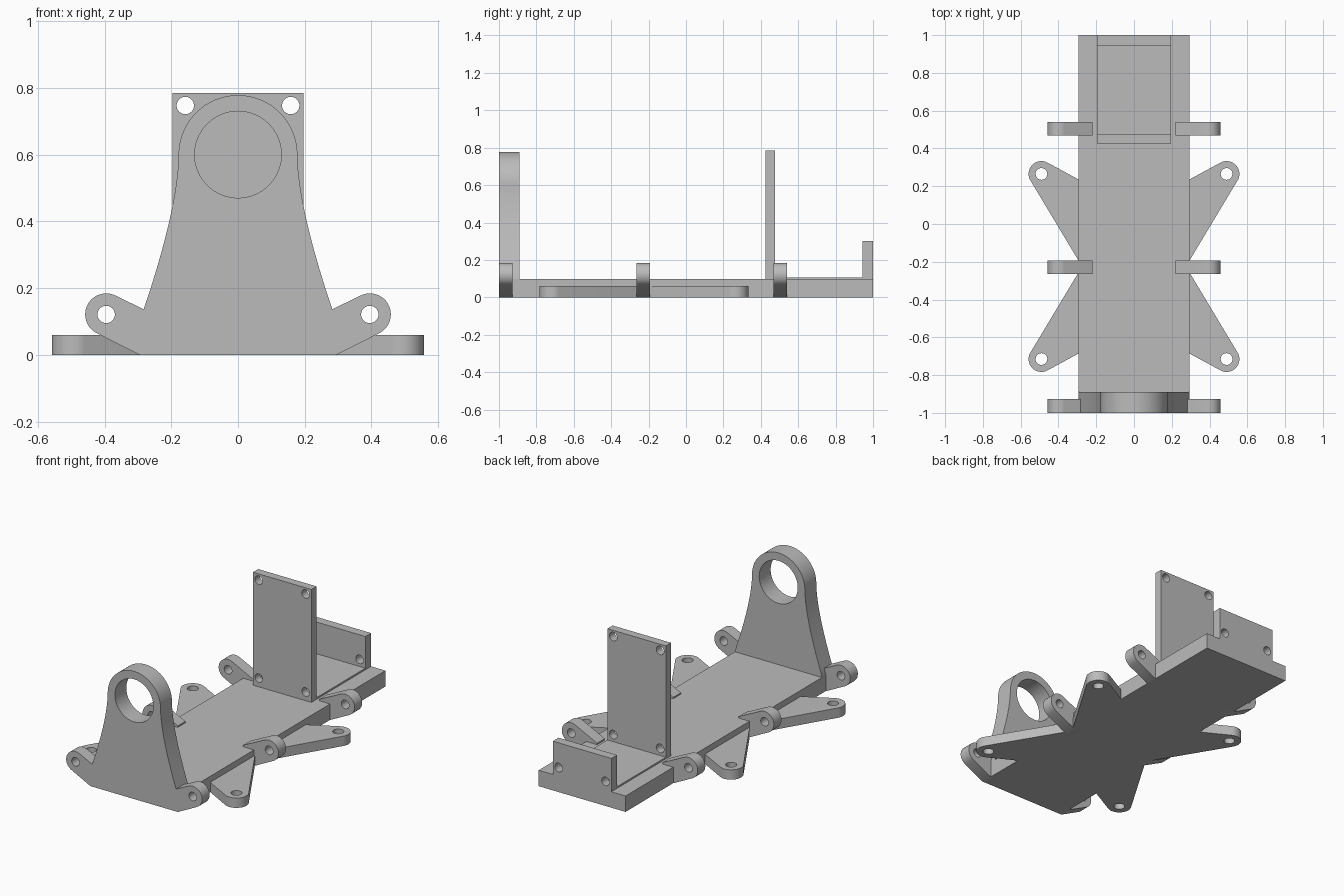
import bpy
from math import radians, cos, sin
from mathutils import Vector

cube = bpy.data.objects.get("Cube")
if cube:
    bpy.data.objects.remove(cube, do_unlink=True)

grey = bpy.data.materials.new("plain_grey")
grey.use_nodes = True
COLOUR = (0.5, 0.5, 0.5, 1)
grey.diffuse_color = COLOUR
grey.node_tree.nodes["Principled BSDF"].inputs["Base Color"].default_value = COLOUR


def arc(cx, cy, r, start, end, steps=24):
    angles = [radians(start + (end - start) * i / steps) for i in range(steps + 1)]
    return [(cx + r * cos(a), cy + r * sin(a)) for a in angles]


def circle(cx, cy, r):
    return arc(cx, cy, r, 0, 360, 40)[:-1]


def flip(points, sx=1, sy=1, y0=0):
    return [(sx * x, y0 + sy * (y - y0)) for x, y in points]


def plate(name, loops, low, high, upright=False):
    """Extrude an outline with holes, along z, or along y when upright."""
    curve = bpy.data.curves.new(name, "CURVE")
    curve.dimensions = "2D"
    curve.fill_mode = "BOTH"
    curve.extrude = (high - low) / 2
    for loop in loops:
        spline = curve.splines.new("POLY")
        spline.points.add(len(loop) - 1)
        for point, (x, y) in zip(spline.points, loop):
            point.co = (x, y, 0, 1)
        spline.use_cyclic_u = True
    obj = bpy.data.objects.new(name, curve)
    bpy.context.collection.objects.link(obj)
    mid = (low + high) / 2
    obj.location = (0, mid, 0) if upright else (0, 0, mid)
    if upright:
        obj.rotation_euler.x = radians(90)
    curve.materials.append(grey)
    bpy.ops.object.select_all(action="DESELECT")
    obj.select_set(True)
    bpy.context.view_layer.objects.active = obj
    bpy.ops.object.convert(target="MESH")
    bpy.ops.object.shade_smooth_by_angle(angle=radians(30))
    return obj


def rect(x, low, high):
    return [(-x, low), (x, low), (x, high), (-x, high)]


# Base slab and raised floor of the tray
plate("base", [rect(0.293, -1, 1)], 0, 0.097)
plate("tray_floor", [rect(0.197, 0.43, 0.99)], 0.05, 0.107)

# Front support: flared sides under a ring
top, bend, foot = Vector((0.178, 0.6)), Vector((0.18, 0.44)), Vector((0.283, 0.135))
flare = []
for i in range(16):
    t = i / 16
    flare.append(tuple(foot.lerp(bend, t).lerp(bend.lerp(top, t), t)))
right_side = [(0.293, 0), (0.293, 0.1)] + flare
outline = right_side + arc(0, 0.6, 0.178, 0, 180, 48) + flip(right_side, -1)[::-1]
plate("front_ring_support", [outline, circle(0, 0.6, 0.13)], -1, -0.89, True)

# Upright panel and low rear panel with screw holes
holes = [circle(s * 0.158, z, 0.026) for s in (-1, 1) for z in (0.15, 0.747)]
plate("tall_panel", [rect(0.197, 0.05, 0.785)] + holes, 0.425, 0.475, True)
plate("rear_panel", [rect(0.197, 0.05, 0.3), holes[0], holes[2]], 0.945, 1, True)

# Hinge lugs and flat mounting arms, mirrored
lug = [(0.22, 0), (0.295, 0)] + arc(0.395, 0.121, 0.063, -64, 116) + [(0.22, 0.106)]
arm = [(0.2, -0.225), (0.275, -0.225)] + arc(0.49, 0.265, 0.068, -30.5, 118) + [(0.2, 0.185)]
for side, s in (("left", 1), ("right", -1)):
    for place, y in (("front", -1), ("middle", -0.265), ("rear", 0.468)):
        loops = [flip(p, s) for p in (lug, circle(0.395, 0.121, 0.026))]
        plate(f"{place}_{side}_lug", loops, y, y + 0.073, True)
    for place, d in (("rear", 1), ("front", -1)):
        loops = [flip(p, s, d, -0.225) for p in (arm, circle(0.49, 0.265, 0.031))]
        plate(f"{place}_{side}_arm", loops, 0, 0.06)
